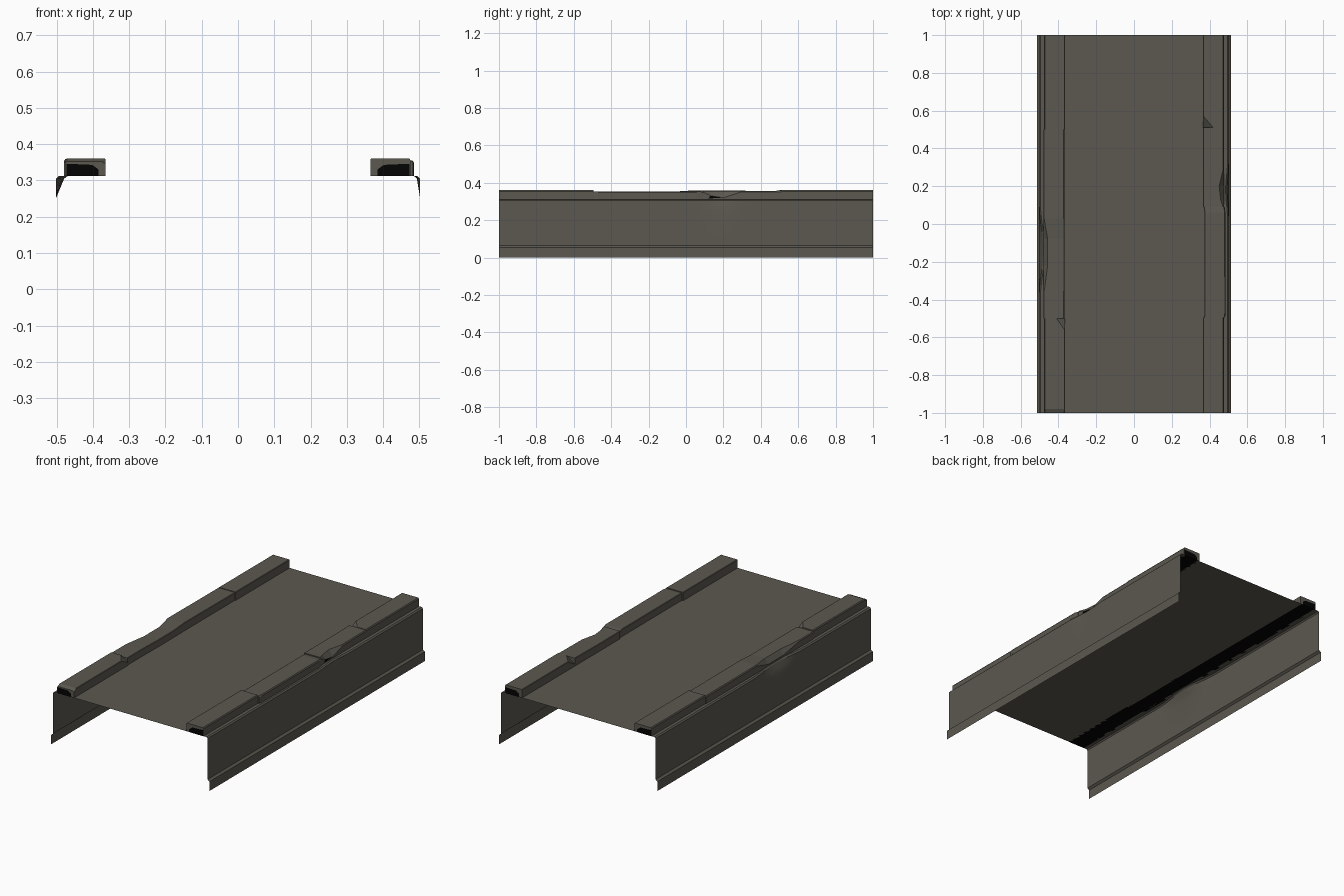
import bpy, bmesh, math

cube = bpy.data.objects.get("Cube")
if cube:
    bpy.data.objects.remove(cube)


def material(name, rgb):
    m = bpy.data.materials.new(name)
    m.use_nodes = True
    m.diffuse_color = (*rgb, 1)
    m.node_tree.nodes["Principled BSDF"].inputs["Base Color"].default_value = (*rgb, 1)
    return m


STONE = material("grey_brown_stone", (0.105, 0.098, 0.079))
BLACK = material("black_hollow", (0.001, 0.001, 0.001))
BASE = 0.312


def loft(name, rings, closed=False, caps=False, black_bottom=False):
    """Skin matching point rings; optional end caps and a black underside."""
    bm = bmesh.new()
    rows = [[bm.verts.new(p) for p in ring] for ring in rings]
    n = len(rows[0])
    for a, b in zip(rows, rows[1:]):
        for i in range(n if closed else n - 1):
            j = (i + 1) % n
            f = bm.faces.new((a[i], a[j], b[j], b[i]))
            f.material_index = int(black_bottom and i == n - 1)
    if caps:
        bm.faces.new(rows[0])
        bm.faces.new(rows[-1])
    if closed:
        bmesh.ops.recalc_face_normals(bm, faces=bm.faces)
    mesh = bpy.data.meshes.new(name)
    bm.to_mesh(mesh)
    bm.free()
    obj = bpy.data.objects.new(name, mesh)
    bpy.context.collection.objects.link(obj)
    for m in (STONE, BLACK):
        mesh.materials.append(m)
    return obj


def smooth(obj):
    bpy.ops.object.select_all(action="DESELECT")
    obj.select_set(True)
    bpy.context.view_layer.objects.active = obj
    bpy.ops.object.shade_smooth_by_angle(angle=math.radians(30))


# Flat deck, open beneath the kerbs
loft("deck", [[(x, y, BASE) for x in (-0.375, 0.375)] for y in (1, -1)][::-1])


# Thin side walls with a top ledge, a flared foot and a soft dent
def wall(name, side, dent_y, dent_width, depth):
    profile = [(0.465, BASE), (0.495, BASE), (0.502, 0.305), (0.502, 0.28),
               (0.502, 0.25), (0.502, 0.065), (0.514, 0.055), (0.514, 0)]
    rings = []
    steps = 60
    for k in range(steps + 1):
        y = 2 * k / steps - 1
        t = max(0, 1 - abs(y - dent_y) / dent_width)
        push = depth * t * t * (3 - 2 * t)
        ring = []
        for x, z in profile:
            inward = push * min(1, max(0, (z - 0.25) / 0.06)) if x > 0.47 else 0
            ring.append((side * (x - inward), y, z))
        rings.append(ring[::-side])
    smooth(loft(name, rings))


wall("left_wall", 1, 0.18, 0.15, 0.01)
wall("right_wall", -1, -0.14, 0.24, 0.025)


# Kerb stones: stations are (y, sideways shift, top height, inner chip, outer chip)
def kerb(name, side, stations):
    rings = []
    for y, shift, top, chip_in, chip_out in stations:
        inner, outer = 0.365 + shift, 0.476 + shift
        pts = [(inner, BASE), (inner, top - chip_in * 0.7), (inner + chip_in, top),
               (outer - chip_out * 0.7, top), (outer, top - chip_out), (outer, BASE)]
        rings.append([(side * x, y, z) for x, z in pts])
    return loft(name, rings, closed=True, caps=True, black_bottom=True)


E, C = 0.003, 0.006
kerb("left_front_kerb", 1, [(-1, 0, 0.361, E, C), (-0.495, 0, 0.361, E, C)])
kerb("left_middle_kerb", 1, [(-0.495, 0.006, 0.355, E, C), (-0.47, 0.009, 0.355, E, C),
                             (0.06, 0.008, 0.355, E, C), (0.09, 0.004, 0.351, E, C)])
kerb("left_chipped_kerb", 1, [(0.09, 0, 0.357, E, C), (0.13, 0, 0.356, E, 0.025),
                              (0.20, 0, 0.356, E, 0.036), (0.29, 0, 0.356, E, C),
                              (0.51, 0, 0.358, E, C)])
kerb("left_back_kerb", 1, [(0.51, 0, 0.361, 0.055, C), (0.57, 0, 0.361, E, C),
                           (1, 0, 0.361, E, C)])
kerb("right_front_kerb", -1, [(-1, 0, 0.352, 0.01, C), (-0.98, 0, 0.361, E, C),
                              (-0.56, 0, 0.361, E, C), (-0.5, 0, 0.361, 0.045, C)])
kerb("right_chipped_kerb", -1, [(-0.5, 0.004, 0.354, E, C), (-0.36, 0.004, 0.354, E, C),
                                (-0.22, 0.002, 0.352, E, 0.03), (-0.08, 0.002, 0.352, E, 0.03),
                                (0.03, 0.004, 0.359, E, C)])
kerb("right_middle_kerb", -1, [(0.03, 0.004, 0.359, E, C), (0.5, 0.004, 0.357, E, C)])
kerb("right_back_kerb", -1, [(0.5, 0, 0.361, E, C), (1, 0, 0.361, E, C)])


# Dark openings in the kerb ends and in the chipped stone
def plate(name, points, push):
    back = [tuple(a + b for a, b in zip(p, push)) for p in points]
    obj = loft(name, [points, back], closed=True, caps=True)
    for f in obj.data.polygons:
        f.material_index = 1


OPENING = [(0.384, BASE), (0.384, 0.33), (0.402, 0.343), (0.472, 0.346), (0.472, BASE)]
for side, side_name in ((1, "left"), (-1, "right")):
    for end, end_name in ((-1, "front"), (1, "back")):
        plate(f"{side_name}_{end_name}_opening",
              [(side * x, end * 0.999, z) for x, z in OPENING], (0, end * 0.002, 0))
plate("left_chip_opening", [(0.4755, 0.12, 0.316), (0.4755, 0.13, 0.331),
                            (0.4755, 0.19, 0.321)], (0.002, 0, 0))
